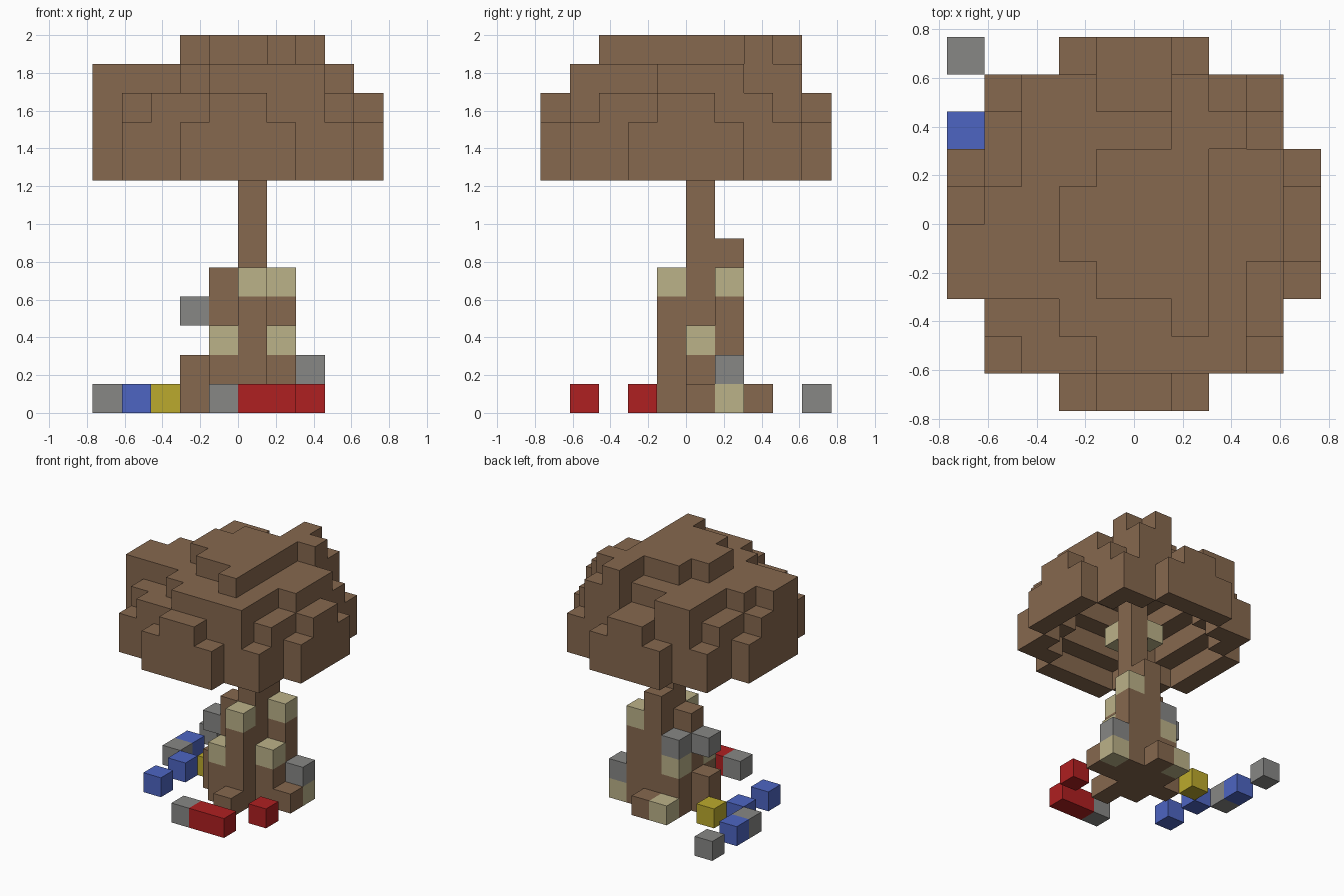
import bpy
import bmesh
import math
from mathutils import Vector

UNIT = 2 / 13  # edge length of one block

cube = bpy.data.objects.get("Cube")
if cube:
    bpy.data.objects.remove(cube, do_unlink=True)


def material(name, r, g, b):
    mat = bpy.data.materials.new(name)
    mat.use_nodes = True
    mat.diffuse_color = (r, g, b, 1)
    mat.node_tree.nodes["Principled BSDF"].inputs["Base Color"].default_value = (r, g, b, 1)
    return mat


brown = material("bark brown", 0.24, 0.138, 0.077)
tan = material("pale tan", 0.5, 0.445, 0.25)
grey = material("stone grey", 0.242, 0.242, 0.235)
red = material("red", 0.43, 0.014, 0.015)
blue = material("blue", 0.075, 0.13, 0.54)
yellow = material("yellow", 0.5, 0.4, 0.026)


def box(xs, ys, zs):
    """All cells in inclusive ranges."""
    span = [range(r[0], r[1] + 1) for r in (xs, ys, zs)]
    return {(x, y, z) for x in span[0] for y in span[1] for z in span[2]}


def column(x, y, low, high):
    return box((x, x), (y, y), (low, high))


def slab(z, *rects):
    return set().union(*(box((a, b), (c, d), (z, z)) for a, b, c, d in rects))


# Canopy: square with a lobe on each side, stepped towards the top
canopy = set()
for z in (8, 9, 10):
    canopy |= slab(z, (-4, 3, -4, 3), (-5, 4, -2, 1), (-2, 1, -5, 4))
lobe_ends = [(x, y) for x in (-2, 1) for y in (-5, 4)] + [(4, -2), (4, 1), (-5, 1)]
corners = [(x, y) for x in (-4, 3) for y in (-4, 3)]
canopy -= {(x, y, 10) for x, y in lobe_ends + corners}
canopy |= slab(11, (-1, 2, -4, -4), (-2, 2, -3, -3), (-5, 2, -2, -2), (-5, 3, -1, -1),
               (-4, 3, 0, 0), (-3, 3, 1, 1), (-3, 2, 2, 2), (-3, -2, 3, 3), (1, 2, 3, 3))
canopy |= slab(12, (1, 1, -3, 3), (2, 2, 2, 2), (-1, 0, -2, 1), (-2, -2, -1, 0))

# Hollow underside
canopy -= slab(8, (-3, 2, -3, 2), (-4, 3, -2, 1), (-2, 1, -4, 3))
canopy -= slab(9, (-3, 2, -2, 1), (-2, 1, -3, 2))
canopy -= slab(10, (-2, 1, -2, 1))

# Trunk: tall core with shorter buttresses and root blocks
trunk = column(0, 0, 0, 10)
for x, y, top in [(-1, 0, 4), (0, -1, 3), (0, 1, 5), (1, 1, 3), (1, 0, 1),
                  (-1, -1, 1), (-1, 1, 1), (-2, 0, 1),
                  (0, -2, 0), (2, 0, 0), (0, 2, 0)]:
    trunk |= column(x, y, 0, top)

parts = [
    ("canopy", canopy, brown),
    ("trunk", trunk, brown),
    ("trunk_fungus", {(0, -1, 4), (1, 1, 4), (1, 0, 2), (-1, -1, 2), (-1, 1, 2),
                      (2, 1, 0), (-1, 2, 0), (0, -1, 8), (-1, 0, 8)}, tan),
    ("trunk_stones", {(2, 1, 1), (-2, 0, 3), (-1, 1, 3)}, grey),
    ("ground_stones", {(-1, -4, 0), (-5, 1, 0), (-5, 4, 0)}, grey),
    ("red_blocks", {(0, -4, 0), (1, -4, 0), (2, -2, 0)}, red),
    ("blue_blocks", {(-4, -2, 0), (-4, 0, 0), (-5, 2, 0)}, blue),
    ("yellow_block", {(-3, 1, 0)}, yellow),
]
solid = set().union(*(cells for _, cells, _ in parts))


def block_object(name, cells, mat):
    """Skin the cells, keeping only faces open to the air."""
    bm = bmesh.new()
    for cell in sorted(cells):
        centre = Vector(cell) + Vector((0.5, 0.5, 0.5))
        for axis in range(3):
            for sign in (-1, 1):
                normal = Vector((0, 0, 0))
                normal[axis] = sign
                if tuple(int(c) for c in Vector(cell) + normal) in solid:
                    continue
                u = Vector((0, 0, 0))
                u[(axis + 1) % 3] = 0.5
                v = normal.cross(u)
                mid = centre + normal / 2
                ring = [mid + u + v, mid - u + v, mid - u - v, mid + u - v]
                bm.faces.new([bm.verts.new(p * UNIT) for p in ring])
    bmesh.ops.remove_doubles(bm, verts=bm.verts, dist=UNIT / 100)
    bmesh.ops.dissolve_limit(bm, angle_limit=math.radians(1),
                             verts=bm.verts, edges=bm.edges)
    mesh = bpy.data.meshes.new(name)
    bm.to_mesh(mesh)
    bm.free()
    mesh.materials.append(mat)
    obj = bpy.data.objects.new(name, mesh)
    bpy.context.collection.objects.link(obj)


for part in parts:
    block_object(*part)
